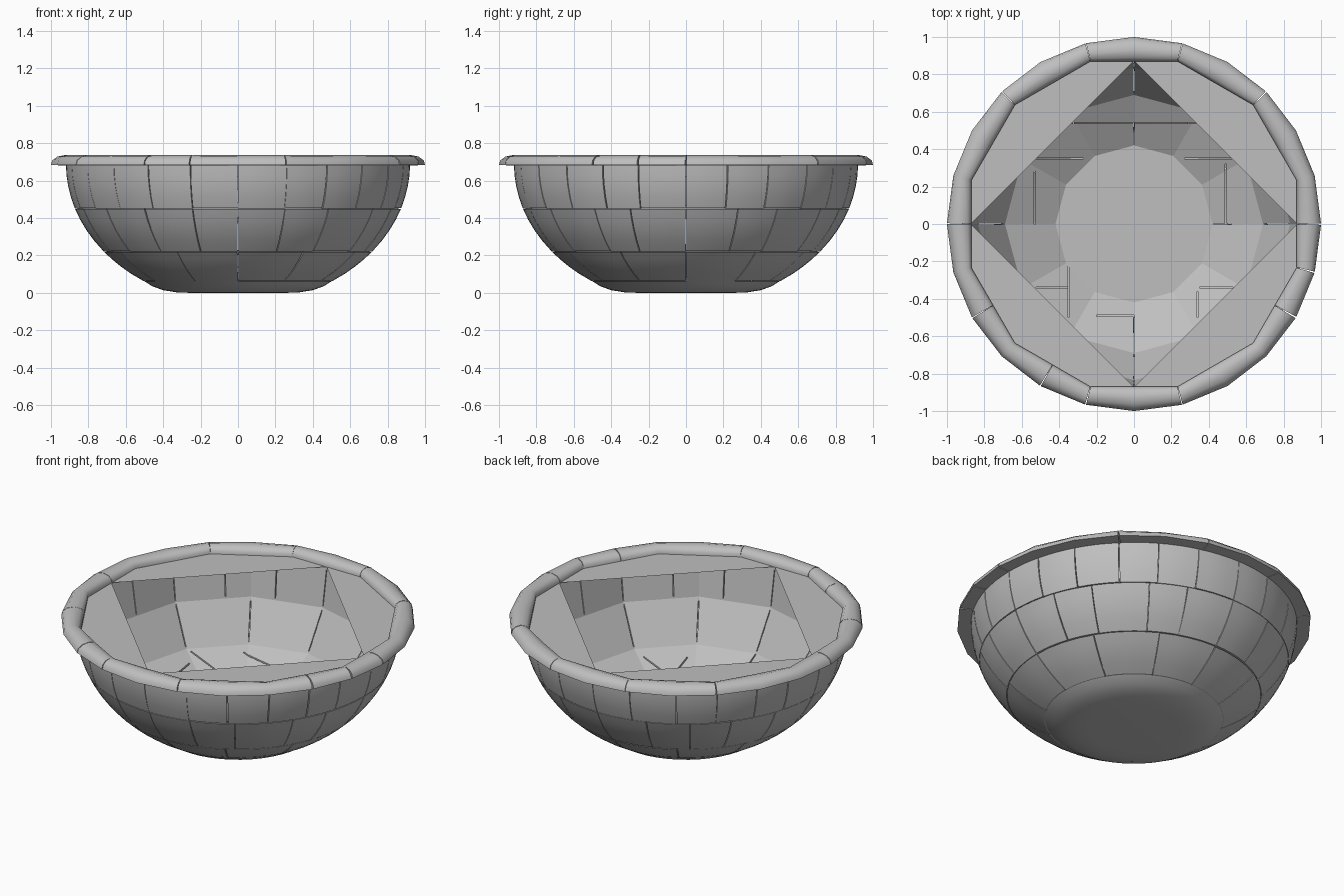
import bpy, bmesh, random
from math import sin, cos, pi, radians, sqrt
from mathutils import Matrix

random.seed(4)
old = bpy.data.objects.get("Cube")
if old:
    bpy.data.objects.remove(old)

stone = bpy.data.materials.new("grey stone")
stone.use_nodes = True
GREY = (0.52, 0.52, 0.52, 1)
stone.diffuse_color = GREY
stone.node_tree.nodes["Principled BSDF"].inputs["Base Color"].default_value = GREY

TOP = 0.69


def smooth_by(obj, angle):
    bpy.ops.object.select_all(action='DESELECT')
    obj.select_set(True)
    bpy.context.view_layer.objects.active = obj
    bpy.ops.object.shade_smooth_by_angle(angle=radians(angle))


def finish(bm, name, smooth=None):
    bmesh.ops.recalc_face_normals(bm, faces=bm.faces)
    mesh = bpy.data.meshes.new(name)
    bm.to_mesh(mesh)
    bm.free()
    mesh.materials.append(stone)
    obj = bpy.data.objects.new(name, mesh)
    bpy.context.collection.objects.link(obj)
    if smooth:
        smooth_by(obj, smooth)
    return obj


def polar(r, a, z):
    return (r * cos(a), r * sin(a), z)


def revolve(profile, sides):
    """Closed solid of revolution; the profile ends are capped."""
    bm = bmesh.new()
    rings = [[bm.verts.new(polar(r, 2 * pi * i / sides, z)) for i in range(sides)]
             for r, z in profile]
    for a, b in zip(rings, rings[1:]):
        for i in range(sides):
            j = (i + 1) % sides
            bm.faces.new((a[i], a[j], b[j], b[i]))
    bm.faces.new(rings[0])
    bm.faces.new(rings[-1])
    return bm


def shell_radius(z):
    return 0.92 * sqrt(1 - ((TOP - z) / 0.75) ** 2)


def add_brick(bm, a0, a1, z0, z1, n=4, depth=0.018):
    """Curved block on the shell, with slightly uneven sides."""
    gap = 0.002 / shell_radius((z0 + z1) / 2)
    lean = lambda: random.uniform(0.1, 1.9) * gap
    left, right = (lean(), lean()), (lean(), lean())
    low, high = (random.uniform(0.0005, 0.003) for _ in "ab")
    layers = []
    for inset in (0, depth):
        grid = []
        for j in range(n + 1):
            t = j / n
            z = z0 + low + (z1 - z0 - low - high) * t
            s = a0 + left[0] * (1 - t) + left[1] * t
            e = a1 - right[0] * (1 - t) - right[1] * t
            grid.append([bm.verts.new(polar(shell_radius(z) - inset, s + (e - s) * i / n, z))
                         for i in range(n + 1)])
        layers.append(grid)
    front, back = layers
    for j in range(n):
        for i in range(n):
            for g in layers:
                bm.faces.new((g[j][i], g[j][i + 1], g[j + 1][i + 1], g[j + 1][i]))
    outline = lambda g: (g[0] + [row[n] for row in g[1:]] + g[n][n - 1::-1]
                         + [g[j][0] for j in range(n - 1, 0, -1)])
    f, b = outline(front), outline(back)
    for i in range(len(f)):
        j = (i + 1) % len(f)
        bm.faces.new((f[i], f[j], b[j], b[i]))


# Outer courses of blocks
for name, z0, z1, count in (("upper_course", 0.45, TOP, 24),
                            ("middle_course", 0.22, 0.45, 20),
                            ("lower_course", 0.063, 0.22, 12)):
    bm = bmesh.new()
    step = 2 * pi / count
    cuts = [step * (i + (random.uniform(-0.12, 0.12) if i % (count // 4) else 0))
            for i in range(count)]
    for a, b in zip(cuts, cuts[1:] + [cuts[0] + 2 * pi]):
        add_brick(bm, a, b, z0, z1)
    finish(bm, name, 30)

# Rounded foot
FOOT = [(0.26, 0), (0.33, 0.003), (0.4, 0.014), (0.46, 0.036), (0.502, 0.063)]
finish(revolve(FOOT, 48), "foot", 40)

# Thin inner wall with a faceted hollow
heights = (0.045, 0.1, 0.16, 0.22, 0.32, 0.45, 0.57, TOP - 0.002)
basin = finish(revolve([(shell_radius(z) - 0.013, z) for z in heights], 48), "basin")
HOLLOW = [(0.42, 0.07), (0.69, 0.22), (0.835, 0.45), (0.875, TOP), (0.88, 0.75)]
hollow = finish(revolve(HOLLOW, 12), "hollow_cutter")


def add_box(bm, centre, size, turn=0):
    place = (Matrix.Rotation(turn, 4, 'Z') @ Matrix.Translation(centre)
             @ Matrix.Diagonal((*size, 1)))
    bmesh.ops.create_cube(bm, size=1, matrix=place)


# Cracks in floor and slope: centre and size along x and y
W = 0.007
CRACKS = [(0, .54, .68, W), (-.42, .35, .3, W), (.42, .35, .3, W), (.08, .25, .32, W),
          (0, -.25, .48, W), (-.25, -.12, W, .25), (.24, .01, W, .46), (0, .48, W, .12),
          (.46, 0, .12, W), (-.44, -.34, .17, W), (.44, -.34, .18, W), (-.35, -.36, W, .28),
          (.34, -.43, W, .14), (-.1, -.49, .2, W), (0, -.59, W, .19), (-.53, .14, W, .28),
          (.49, .16, W, .32)]
bm = bmesh.new()
for x, y, sx, sy in CRACKS:
    add_box(bm, (x, y, 0.25), (sx, sy, 0.4))
# Upright joints of the two wall courses
for count, start, r, z, tall in ((18, 10, 0.8, 0.565, 0.21), (12, 0, 0.73, 0.335, 0.21)):
    for i in range(count):
        add_box(bm, (r, 0, z), (0.2, 0.005, tall), radians(start) + 2 * pi * i / count)
cracks = finish(bm, "crack_cutter")

for cutter in (hollow, cracks):
    cutter.hide_render = True
    mod = basin.modifiers.new("cut", 'BOOLEAN')
    mod.operation = 'DIFFERENCE'
    mod.solver = 'EXACT'
    mod.use_self = True
    mod.object = cutter
    bpy.context.view_layer.objects.active = basin
    bpy.ops.object.modifier_apply(modifier=mod.name)
    bpy.data.objects.remove(cutter)
smooth_by(basin, 12)

# Four flat ledges leaving a square opening
for k, side in enumerate(("back_left", "back_right", "front_right", "front_left")):
    bm = bmesh.new()
    arc = [k * pi / 2 + i * pi / 12 for i in range(7)]
    outer = [bm.verts.new(polar(0.91, a, TOP)) for a in arc]
    inner = [bm.verts.new(polar(0.872, a, TOP)) for a in (arc[-1], arc[0])]
    bm.faces.new(outer + inner)
    finish(bm, side + "_ledge")

# Rim of uneven stones: 24 sides outside, 12 inside
RIM = [(0.9, 0.68), (1.0, 0.683), (0.995, 0.708), (0.975, 0.728), (0.945, 0.736),
       (0.915, 0.727), (0.9, 0.705)]
JOINTS = [0, 3, 5, 7, 9, 12, 14, 16, 17, 19, 22, 23, 24]


def rim_ring(bm, slot, shift):
    flat = 1 if slot % 2 else cos(pi / 12)
    ring = []
    for r, z in RIM:
        k = (1 - r) / 0.1
        a = slot * pi / 12 + shift * (1.5 - k)
        ring.append(bm.verts.new(polar(r * (1 + (flat - 1) * k), a, z)))
    return ring


bm = bmesh.new()
for a, b in zip(JOINTS, JOINTS[1:]):
    ends = {a: random.uniform(0.0005, 0.003), b: -random.uniform(0.0005, 0.003)}
    rings = [rim_ring(bm, s, ends.get(s, 0)) for s in range(a, b + 1)]
    for p, q in zip(rings, rings[1:]):
        for i in range(len(RIM)):
            j = (i + 1) % len(RIM)
            bm.faces.new((p[i], p[j], q[j], q[i]))
    bm.faces.new(rings[0])
    bm.faces.new(rings[-1])
finish(bm, "rim", 40)
